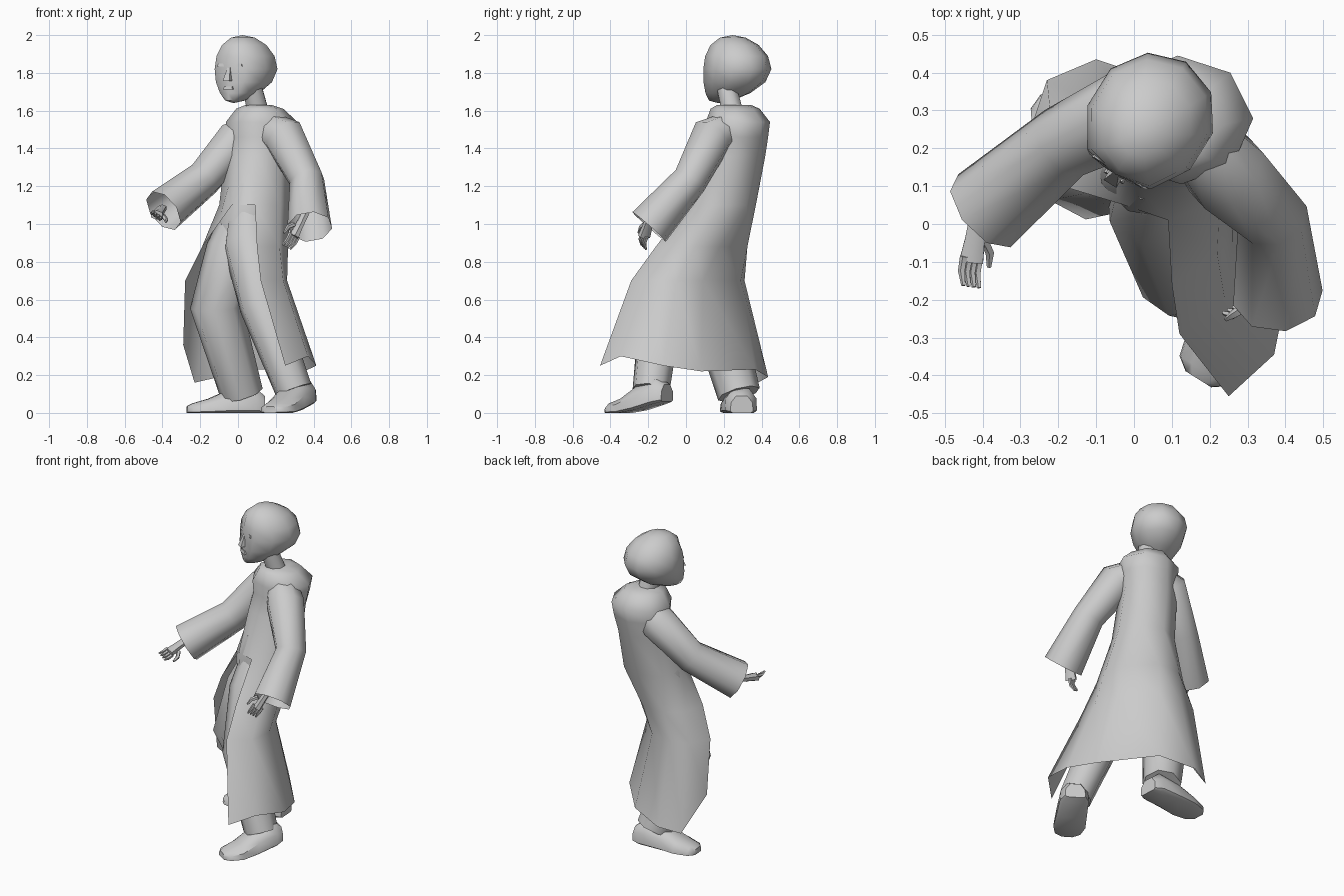
import bpy, bmesh, math
from mathutils import Vector, Matrix

start_cube = bpy.data.objects.get("Cube")
if start_cube:
    bpy.data.objects.remove(start_cube, do_unlink=True)

clay = bpy.data.materials.new("clay grey")
clay.use_nodes = True
clay_colour = (0.6, 0.6, 0.6, 1)
clay.diffuse_color = clay_colour
clay.node_tree.nodes["Principled BSDF"].inputs["Base Color"].default_value = clay_colour


def finish(name, bm, sharp_angle=60):
    """Turn a bmesh into a named, shaded object."""
    bmesh.ops.remove_doubles(bm, verts=bm.verts, dist=0.0005)
    bmesh.ops.recalc_face_normals(bm, faces=bm.faces)
    mesh = bpy.data.meshes.new(name)
    bm.to_mesh(mesh)
    bm.free()
    mesh.materials.append(clay)
    obj = bpy.data.objects.new(name, mesh)
    bpy.context.collection.objects.link(obj)
    bpy.ops.object.select_all(action="DESELECT")
    obj.select_set(True)
    bpy.context.view_layer.objects.active = obj
    bpy.ops.object.shade_smooth_by_angle(angle=math.radians(sharp_angle))
    return obj


def bridge(bm, rings, closed=True):
    """Join successive rings of vertices with quads."""
    for lower, upper in zip(rings, rings[1:]):
        count = len(lower)
        for i in range(count if closed else count - 1):
            j = (i + 1) % count
            bm.faces.new((lower[i], lower[j], upper[j], upper[i]))


def loft(bm, rings, cap_start=True, cap_end=True):
    loops = [[bm.verts.new(p) for p in ring] for ring in rings]
    bridge(bm, loops)
    if cap_start:
        bm.faces.new(loops[0])
    if cap_end:
        bm.faces.new(loops[-1])
    return loops


def add_tube(bm, path, radii, sides=8, flat=1.0, cap_end=True):
    """Tapered limb whose rings follow the path without twisting."""
    points = [Vector(p) for p in path]
    heading = (points[1] - points[0]).normalized()
    turn = heading.to_track_quat("Z", "Y")
    rings = []
    for i, (point, radius) in enumerate(zip(points, radii)):
        ahead = points[min(i + 1, len(points) - 1)]
        behind = points[max(i - 1, 0)]
        new_heading = (ahead - behind).normalized()
        turn = heading.rotation_difference(new_heading) @ turn
        heading = new_heading
        ring = []
        for k in range(sides):
            a = math.tau * (k + 0.5) / sides
            offset = Vector((radius * math.cos(a), radius * flat * math.sin(a), 0))
            ring.append(point + turn @ offset)
        rings.append(ring)
    loft(bm, rings, True, cap_end)


def tube(name, path, radii, **options):
    bm = bmesh.new()
    add_tube(bm, path, radii, **options)
    return finish(name, bm)


# Coat: round torso rings flowing into a wind-blown skirt, open at the front
PANELS = 8


def torso_ring(cx, cy, rx, ry, z):
    ring = []
    for k in range(PANELS):
        a = math.radians(-90 + 320 * k / (PANELS - 1))
        ring.append((cx + rx * math.cos(a), cy + ry * math.sin(a), z))
    return ring


hip_line = [(0.1, -0.16), (0.22, -0.08), (0.265, 0.05), (0.225, 0.18),
            (0.08, 0.325), (-0.07, 0.325), (-0.17, 0.25), (-0.19, 0.1)]
knee_line = [(0.12, -0.29), (0.24, -0.2), (0.26, -0.05), (0.21, 0.09),
             (0.04, 0.29), (-0.1, 0.31), (-0.22, 0.28), (-0.28, 0.15)]
hem_line = [(0.25, -0.455, 0.25), (0.37, -0.345, 0.3), (0.415, -0.12, 0.25),
            (0.35, 0.08, 0.22), (0.11, 0.365, 0.23), (-0.1, 0.435, 0.19),
            (-0.23, 0.38, 0.16), (-0.29, 0.2, 0.36)]
coat_bm = bmesh.new()
torso = loft(coat_bm, [
    torso_ring(0.11, 0.255, 0.07, 0.09, 1.63),
    torso_ring(0.115, 0.26, 0.125, 0.13, 1.61),
    torso_ring(0.125, 0.275, 0.19, 0.17, 1.54),
    torso_ring(0.12, 0.275, 0.18, 0.16, 1.46),
    torso_ring(0.105, 0.25, 0.175, 0.17, 1.36),
    torso_ring(0.09, 0.19, 0.19, 0.18, 1.1)], True, False)
skirt = [torso[-1]]
for line, height in ((hip_line, 0.88), (knee_line, 0.7)):
    skirt.append([coat_bm.verts.new((x, y, height)) for x, y in line])
skirt.append([coat_bm.verts.new(p) for p in hem_line])
bridge(coat_bm, skirt, closed=False)
finish("coat", coat_bm)

# Sleeves with wide open cuffs
tube("left_sleeve",
     [(0.15, 0.24, 1.51), (0.245, 0.135, 1.46), (0.365, 0.02, 1.23), (0.38, -0.195, 0.985)],
     [0.09, 0.115, 0.095, 0.12], cap_end=False)
tube("right_sleeve",
     [(0.09, 0.28, 1.5), (-0.01, 0.3, 1.44), (-0.185, 0.215, 1.235), (-0.395, 0.035, 1.07)],
     [0.09, 0.115, 0.1, 0.12], cap_end=False)


# Hands: flat palm, four fingers and a thumb
def hand(name, wrist, aim, across):
    wrist, aim, across = Vector(wrist), Vector(aim).normalized(), Vector(across).normalized()
    curl = aim.cross(across) * 0.02
    bm = bmesh.new()
    add_tube(bm, [wrist - aim * 0.12, wrist, wrist + aim * 0.06],
             [0.026, 0.03, 0.036], sides=6, flat=0.7)
    for step in (-1.5, -0.5, 0.5, 1.5):
        root = wrist + aim * 0.05 + across * 0.017 * step
        add_tube(bm, [root, root + aim * 0.04, root + aim * 0.075 + curl],
                 [0.011, 0.01, 0.006], sides=5)
    thumb = wrist + across * 0.03
    add_tube(bm, [thumb, thumb + aim * 0.03 + across * 0.025,
                  thumb + aim * 0.07 + across * 0.03], [0.014, 0.012, 0.006], sides=5)
    finish(name, bm)


hand("left_hand", (0.32, -0.205, 0.985), (-0.3, -0.2, -0.6), (-0.7, -0.4, 0.4))
hand("right_hand", (-0.42, -0.04, 1.06), (-0.15, -0.9, -0.2), (0.7, -0.1, -0.5))

# Trousers in mid stride
tube("trouser_seat", [(0.08, 0.19, 1.2), (0.06, 0.18, 1.05), (0.03, 0.17, 0.86)],
     [0.14, 0.165, 0.14], sides=10)
tube("left_leg",
     [(0.06, 0.13, 1.02), (0.065, 0.07, 0.88), (0.125, -0.13, 0.57), (0.295, -0.185, 0.12)],
     [0.12, 0.145, 0.12, 0.1])
tube("right_leg",
     [(0.03, 0.19, 1.02), (-0.03, 0.17, 0.86), (-0.115, 0.15, 0.56), (0.02, 0.28, 0.1)],
     [0.12, 0.14, 0.14, 0.115])


# Shoes: cross-sections from heel to toe, with an optional lifted heel
def shoe(name, heel, toe, lift):
    heel, toe = Vector(heel), Vector(toe)
    side = (toe - heel).normalized().orthogonal()
    bm = bmesh.new()
    rings = []
    for along, half, top in ((0, 0.06, 0.09), (0.12, 0.085, 0.13), (0.45, 0.09, 0.125),
                             (0.72, 0.095, 0.075), (0.93, 0.075, 0.05), (1, 0.04, 0.035)):
        sole = lift * max(0, 1 - along / 0.6)
        centre = heel.lerp(toe, along)
        ring = []
        for across, up in ((-1, 0.1), (-0.8, 0), (0.8, 0), (1, 0.1),
                           (0.95, 0.6), (0.5, 1), (-0.5, 1), (-0.95, 0.6)):
            spot = centre + side * across * half
            ring.append((spot.x, spot.y, sole + up * top))
        rings.append(ring)
    loft(bm, rings)
    finish(name, bm, 45)


shoe("left_shoe", (0.365, -0.1), (0.17, -0.41), 0.06)
shoe("right_shoe", (0.14, 0.295), (-0.27, 0.265), 0)

# Neck
tube("neck", [(0.11, 0.25, 1.58), (0.07, 0.21, 1.74)], [0.06, 0.055])

# Head: faceted ball, leaning forward, flattened at the face and drawn down to a chin
head_place = Matrix.Translation((0.045, 0.28, 1.82)) @ Matrix.Rotation(math.radians(-32), 4, "Z")
head_bm = bmesh.new()
bmesh.ops.create_uvsphere(head_bm, u_segments=10, v_segments=8, radius=1)
for v in head_bm.verts:
    x, y, z = v.co
    low, high = max(0, -z), max(0, z)
    width = 0.168 * (1 - 0.35 * low * low)
    depth = 0.198 if y < 0 else 0.175
    v.co = (x * width, y * depth - 0.13 * low * low - 0.04 * high * high, z * 0.18)
    if v.co.y < -0.17:
        v.co.y = -0.17 + (v.co.y + 0.17) * 0.3
head_bm.transform(head_place)
finish("head", head_bm)


# Face details: nose, lips and brows as small faceted blocks
def face_block(name, position, size, pinch):
    bm = bmesh.new()
    bmesh.ops.create_cube(bm, size=1)
    for v in bm.verts:
        if v.co.z > 0:
            v.co.x *= pinch
            v.co.y = v.co.y * pinch + 0.5 * (1 - pinch)
        v.co = Vector(position) + Vector(v.co[i] * size[i] for i in range(3))
    bm.transform(head_place)
    finish(name, bm)


face_block("nose", (0, -0.18, -0.025), (0.04, 0.05, 0.075), 0.4)
face_block("lips", (0, -0.178, -0.1), (0.06, 0.02, 0.018), 0.8)
for label, sign in (("left", 1), ("right", -1)):
    face_block(label + "_brow", (sign * 0.05, -0.163, 0.022), (0.055, 0.015, 0.014), 0.8)
